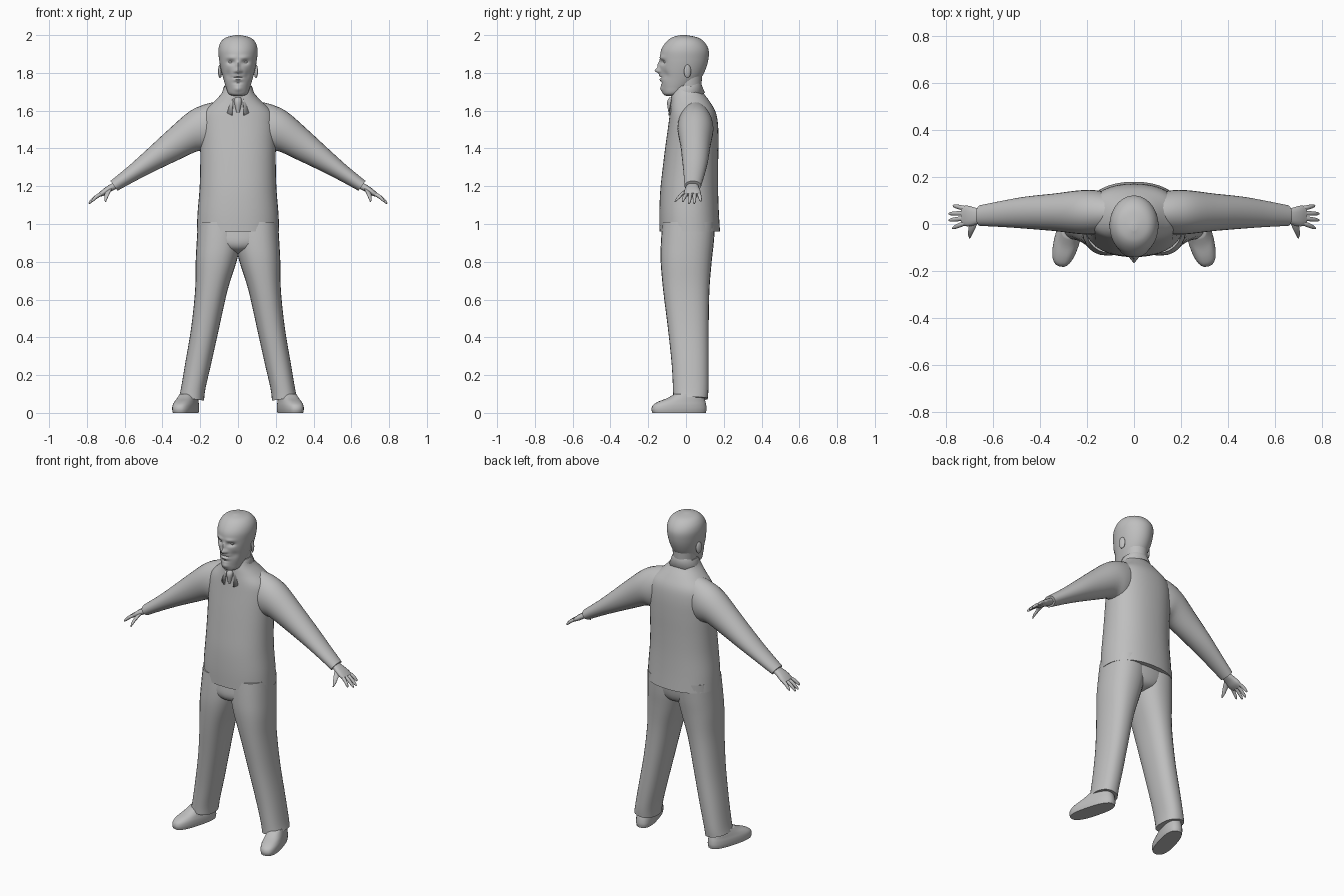
import bpy, bmesh, math
from mathutils import Matrix, Vector

if "Cube" in bpy.data.objects:
    bpy.data.objects.remove(bpy.data.objects["Cube"])

clay = bpy.data.materials.new("plain grey")
clay.use_nodes = True
clay.diffuse_color = (0.52, 0.52, 0.52, 1)
clay.node_tree.nodes["Principled BSDF"].inputs["Base Color"].default_value = clay.diffuse_color


def finish(name, bm, angle=50):
    bmesh.ops.recalc_face_normals(bm, faces=bm.faces)
    mesh = bpy.data.meshes.new(name)
    bm.to_mesh(mesh)
    bm.free()
    mesh.materials.append(clay)
    ob = bpy.data.objects.new(name, mesh)
    bpy.context.collection.objects.link(ob)
    bpy.ops.object.select_all(action="DESELECT")
    ob.select_set(True)
    bpy.context.view_layer.objects.active = ob
    bpy.ops.object.shade_smooth_by_angle(angle=math.radians(angle))
    return ob


def spline(rows, steps):
    """Smooth rows of numbers through every given row."""
    out = []
    for i in range(len(rows) - 1):
        p = [rows[max(0, min(len(rows) - 1, i + k))] for k in (-1, 0, 1, 2)]
        for j in range(steps):
            t = j / steps
            out.append([b + t * (c - a) / 2 + t * t * (a - 2.5 * b + 2 * c - d / 2)
                        + t ** 3 * (1.5 * (b - c) + (d - a) / 2)
                        for a, b, c, d in zip(*p)])
    return out + [list(rows[-1])]


def loft(name, rings, side=1, sides=28, steps=4, power=2.0, shape=None):
    """Each ring: x and z of its two ends, then front y and back y."""
    bm = bmesh.new()
    loops = []
    for x1, z1, x2, z2, yf, yb in spline(rings, steps):
        loop = []
        for k in range(sides):
            a = math.tau * k / sides
            c, s = math.cos(a), math.sin(a)
            u = math.copysign(abs(c) ** (2 / power), c) / 2
            v = math.copysign(abs(s) ** (2 / power), s) / 2
            co = Vector((side * ((x1 + x2) / 2 + u * (x2 - x1)),
                         (yf + yb) / 2 + v * (yb - yf),
                         (z1 + z2) / 2 + u * (z2 - z1)))
            loop.append(bm.verts.new(shape(co) if shape else co))
        loops.append(loop)
    for a, b in zip(loops, loops[1:]):
        for k in range(sides):
            n = (k + 1) % sides
            bm.faces.new((a[k], a[n], b[n], b[k]))
    bm.faces.new(loops[0])
    bm.faces.new(loops[-1])
    return finish(name, bm)


def level(rows):
    """Horizontal centred rings from half width, height, front y, back y."""
    return [(-w, z, w, z, yf, yb) for w, z, yf, yb in rows]


def ball(name, centre, radii, tilt=0):
    bm = bmesh.new()
    bmesh.ops.create_uvsphere(bm, u_segments=16, v_segments=10, radius=1)
    m = Matrix.Translation(centre) @ Matrix.Rotation(tilt, 4, "Z") @ Matrix.Diagonal((*radii, 1))
    bmesh.ops.transform(bm, matrix=m, verts=bm.verts)
    return finish(name, bm)


# Face relief: x, z, spread in x and z, push along y
RELIEF = [(0, 1.812, .013, .014, -.028), (0, 1.842, .009, .018, -.012),
          (.016, 1.808, .008, .008, -.008), (.038, 1.856, .019, .011, .016),
          (.035, 1.882, .026, .009, -.006), (0, 1.775, .026, .004, .008),
          (0, 1.785, .022, .006, -.007), (0, 1.764, .02, .006, -.007),
          (0, 1.748, .022, .006, .006), (0, 1.715, .022, .014, -.008),
          (.052, 1.79, .016, .022, .008)]


def sculpt_face(co):
    if co.y < -.03:
        for x, z, rx, rz, push in RELIEF:
            co.y += push * math.exp(-((abs(co.x) - x) / rx) ** 2 - ((co.z - z) / rz) ** 2)
    return co


# Head and neck
loft("head", level([(.025, 1.678, -.105, -.05), (.05, 1.69, -.122, -.01),
                    (.064, 1.725, -.13, .035), (.078, 1.77, -.135, .078),
                    (.091, 1.82, -.138, .104), (.1, 1.87, -.138, .118),
                    (.104, 1.92, -.132, .12), (.093, 1.96, -.108, .1),
                    (.065, 1.987, -.075, .063), (.012, 2, -.03, .0)]),
     sides=96, steps=8, shape=sculpt_face)
loft("neck", level([(.068, 1.58, -.06, .09), (.064, 1.68, -.07, .08), (.068, 1.78, -.06, .085)]))

# Jacket body and collar
loft("jacket_body", level([(.218, .96, -.14, .18), (.214, 1.06, -.141, .174),
                           (.204, 1.18, -.136, .17), (.2, 1.3, -.123, .17),
                           (.2, 1.42, -.108, .172), (.2, 1.52, -.094, .17),
                           (.185, 1.59, -.085, .158), (.13, 1.645, -.08, .128),
                           (.088, 1.69, -.076, .095), (.07, 1.73, -.06, .07)]),
     sides=40, power=2.25)


def collar():
    bm = bmesh.new()
    rows = []
    for k in range(33):
        a = math.radians(-163 + 326 * k / 32)
        f = (1 - math.cos(a)) / 2
        row = []
        for r, drop, height in ((.066, .055, 1.735), (.076, .05, 1.748), (.098, .1, 1.695)):
            tip = .025 * f ** 6 if r > .09 else 0
            row.append(bm.verts.new((r * math.sin(a) * (1 + 6 * tip),
                                     r * math.cos(a) * (1 + tip) + .002,
                                     height - drop * f - tip)))
        rows.append(row)
    for a, b in zip(rows, rows[1:]):
        for j in range(2):
            bm.faces.new((a[j], b[j], b[j + 1], a[j + 1]))
    ob = finish("collar", bm)
    mod = ob.modifiers.new("thickness", "SOLIDIFY")
    mod.thickness = .008


collar()
loft("neck_knot", level([(.008, 1.59, -.093, -.07), (.02, 1.645, -.1, -.06), (.016, 1.67, -.088, -.05)]))

# Trouser seat
loft("trouser_seat", level([(.2, 1.02, -.12, .155), (.2, .96, -.127, .152),
                            (.17, .9, -.13, .142), (.1, .865, -.11, .12), (.03, .845, -.06, .07)]),
     power=2.3)


def finger(name, side, base, tip, r):
    rows = []
    for t, k in ((0, 1), (.45, .95), (.85, .75), (1, .3)):
        x, y, z = Vector(base).lerp(Vector(tip), t)
        z += .006 * math.sin(math.pi * t)
        q = r * k
        rows.append((x + .55 * q, z + .8 * q, x - .55 * q, z - .8 * q, y - q, y + q))
    loft(name, rows, side, sides=10, steps=2)


for side, word in ((1, "left"), (-1, "right")):
    # Sleeve
    loft(word + "_sleeve", [(.1, 1.65, .12, 1.38, -.04, .135), (.18, 1.632, .165, 1.382, -.045, .145),
                            (.262, 1.592, .215, 1.385, -.042, .143), (.37, 1.498, .31, 1.342, -.03, .13),
                            (.49, 1.387, .43, 1.285, -.02, .117), (.58, 1.306, .535, 1.232, -.013, .1),
                            (.675, 1.228, .638, 1.176, -.008, .08)], side)
    # Hand with four fingers and a thumb
    loft(word + "_palm", [(.645, 1.227, .63, 1.192, .012, .062), (.685, 1.205, .672, 1.172, -.004, .07),
                          (.715, 1.184, .702, 1.154, -.01, .078), (.738, 1.163, .728, 1.144, -.006, .077)],
         side, sides=16, power=2.4)
    for i, (spread, reach) in enumerate(((-.018, .775), (.016, .79), (.044, .79), (.078, .772))):
        finger(f"{word}_finger_{i + 1}", side, (.722, .004 + .021 * i, 1.16),
               (reach, spread, 1.108 + (.79 - reach) * .7), .0105)
    loft(word + "_thumb", [(.665, 1.19, .7, 1.175, -.005, .03), (.677, 1.165, .706, 1.158, -.03, -.005),
                           (.69, 1.138, .708, 1.134, -.052, -.033), (.698, 1.118, .704, 1.117, -.062, -.055)],
         side, sides=10)
    # Trouser leg
    loft(word + "_trouser_leg", [(-.02, 1.01, .212, 1.01, -.125, .155), (-.015, .9, .219, .9, -.133, .147),
                                 (.008, .8, .224, .8, -.134, .136), (.055, .65, .227, .65, -.121, .124),
                                 (.1, .45, .248, .45, -.096, .12), (.142, .26, .28, .26, -.076, .12),
                                 (.172, .13, .302, .13, -.069, .119), (.18, .065, .312, .085, -.068, .115)],
         side, power=2.3)
    # Shoe, turned outward
    shoe = loft(word + "_shoe", level([(.052, 0, -.152, .138), (.055, .02, -.157, .142),
                                       (.054, .042, -.148, .14), (.05, .06, -.118, .136),
                                       (.046, .078, -.07, .13), (.04, .1, -.03, .12)]), power=2.6)
    shoe.data.transform(Matrix.Translation((side * .275, -.03, 0)) @ Matrix.Rotation(side * .27, 4, "Z"))
    # Ear and eye
    ball(word + "_ear", (side * .095, .008, 1.808), (.009, .02, .036), side * .35)
    ball(word + "_eye", (side * .037, -.107, 1.857), (.014, .012, .008))
